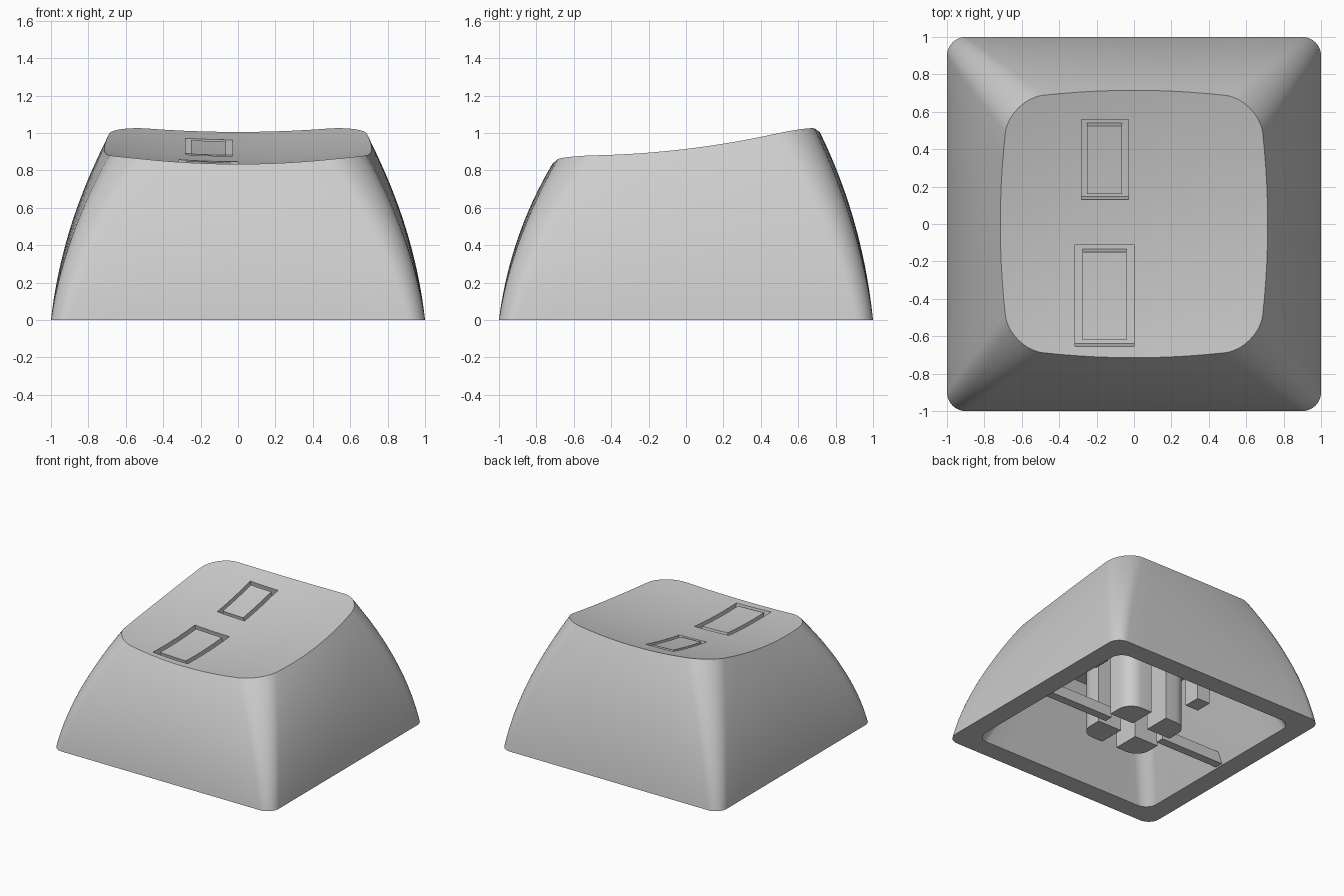
import bpy
import bmesh
import math

cube = bpy.data.objects.get("Cube")
if cube:
    bpy.data.objects.remove(cube, do_unlink=True)

grey = bpy.data.materials.new("grey plastic")
grey.use_nodes = True
grey.diffuse_color = (0.61, 0.61, 0.61, 1)
grey.node_tree.nodes["Principled BSDF"].inputs["Base Color"].default_value = (0.61, 0.61, 0.61, 1)


def dish(x, y):
    """Height of the scooped, forward-tilted top."""
    return 0.858 + 0.12 * y + 0.12 * y * y + 0.11 * x * x


def ceiling(x, y):
    """Height of the flat, slightly tilted cavity ceiling."""
    return 0.69 + 0.08 * y


def outline(h, r, bulge, arc=10, edge=10):
    """Rounded square with slightly bowed sides."""
    pts = []
    for k in range(4):
        turn = k * math.pi / 2
        corner = [(h - r + r * math.cos(a), h - r + r * math.sin(a))
                  for a in (i * math.pi / 2 / arc for i in range(arc + 1))]
        side = [(h - r - 2 * (h - r) * i / edge, h) for i in range(1, edge)]
        for x, y in corner + side:
            x, y = (x * (1 + bulge * (1 - (y / h) ** 2)),
                    y * (1 + bulge * (1 - (x / h) ** 2)))
            pts.append((x * math.cos(turn) - y * math.sin(turn),
                        x * math.sin(turn) + y * math.cos(turn)))
    return pts


def make_object(name, bm):
    bmesh.ops.recalc_face_normals(bm, faces=bm.faces)
    mesh = bpy.data.meshes.new(name)
    bm.to_mesh(mesh)
    bm.free()
    mesh.materials.append(grey)
    ob = bpy.data.objects.new(name, mesh)
    bpy.context.collection.objects.link(ob)
    return ob


def select_only(ob):
    bpy.ops.object.select_all(action='DESELECT')
    ob.select_set(True)
    bpy.context.view_layer.objects.active = ob


def smooth(ob):
    select_only(ob)
    bpy.ops.object.shade_smooth_by_angle(angle=math.radians(30))


def wall(h_low, h_high, r_low, r_high, bulge, straight, height, steps):
    """Rings of a wall rising to a height function; straight=1 gives no curve."""
    top = outline(h_high, r_high, bulge)
    rings = []
    for s in range(steps + 1):
        t = s / steps
        f = straight * t + (1 - straight) * t * t
        ring = outline(h_low + (h_high - h_low) * f, r_low + (r_high - r_low) * t, bulge * f)
        rings.append([(x, y, t * height(*p)) for (x, y), p in zip(ring, top)])
    return rings


def cap(ring, height, steps):
    """Shrinking rings that cover a height function."""
    return [[(x * k, y * k, height(x * k, y * k)) for x, y, _ in ring]
            for k in (1 - s / steps for s in range(1, steps))]


# Hollow shell: ceiling, inner wall, rim, outer wall and top in one loft
inner = wall(0.84, 0.55, 0.1, 0.12, 0, 1, ceiling, 8)
outer = wall(1.0, 0.665, 0.1, 0.18, 0.075, 0.4, dish, 24)
rings = cap(inner[-1], ceiling, 4)[::-1] + inner[::-1] + outer + cap(outer[-1], dish, 14)

bm = bmesh.new()
loops = [[bm.verts.new(p) for p in ring] for ring in rings]
n = len(loops[0])
for a, b in zip(loops, loops[1:]):
    for i in range(n):
        j = (i + 1) % n
        bm.faces.new((a[i], a[j], b[j], b[i]))
for loop, height in ((loops[0], ceiling), (loops[-1], dish)):
    centre = bm.verts.new((0, 0, height(0, 0)))
    for i in range(n):
        bm.faces.new((loop[i], loop[(i + 1) % n], centre))
shell = make_object("cap_shell", bm)


# Rectangular grooves engraved in the top
def rect_path(x0, x1, y0, y1, parts=8):
    corners = [(x0, y0), (x1, y0), (x1, y1), (x0, y1)]
    return [(a[0] + (b[0] - a[0]) * i / parts, a[1] + (b[1] - a[1]) * i / parts)
            for a, b in zip(corners, corners[1:] + corners[:1]) for i in range(parts)]


def cut_groove(outside, inside, depth=0.08, lift=0.04, lean=0.2):
    bm = bmesh.new()
    loops = []
    for rect, offset in ((outside, -depth), (outside, lift), (inside, lift), (inside, -depth)):
        loops.append([bm.verts.new((x, y - lean * offset, dish(x, y) + offset))
                      for x, y in rect_path(*rect)])
    n = len(loops[0])
    for k in range(4):
        a, b = loops[k], loops[(k + 1) % 4]
        for i in range(n):
            j = (i + 1) % n
            bm.faces.new((a[i], a[j], b[j], b[i]))
    cutter = make_object("groove_cutter", bm)
    cutter.hide_render = True
    select_only(shell)
    mod = shell.modifiers.new("groove", 'BOOLEAN')
    mod.operation = 'DIFFERENCE'
    mod.solver = 'EXACT'
    mod.object = cutter
    bpy.ops.object.modifier_apply(modifier=mod.name)
    bpy.data.objects.remove(cutter, do_unlink=True)


cut_groove((-0.28, -0.03, 0.13, 0.56), (-0.25, -0.065, 0.16, 0.525))
cut_groove((-0.315, 0.0, -0.655, -0.11), (-0.275, -0.04, -0.62, -0.15))
smooth(shell)


# Underside parts
def box(name, x0, x1, y0, y1, z0, z1, bevel=0):
    bm = bmesh.new()
    bmesh.ops.create_cube(bm, size=1)
    for v in bm.verts:
        v.co = ((x0 + x1) / 2 + v.co.x * (x1 - x0),
                (y0 + y1) / 2 + v.co.y * (y1 - y0),
                (z0 + z1) / 2 + v.co.z * (z1 - z0))
    if bevel:
        # Round the outward corner only
        upright = [e for e in bm.edges if abs(e.verts[0].co.z - e.verts[1].co.z) > 0.01]
        far = max(upright, key=lambda e: abs(e.verts[0].co.x) + abs(e.verts[0].co.y))
        bmesh.ops.bevel(bm, geom=[far], offset=bevel, segments=6, profile=0.5, affect='EDGES')
    smooth(make_object(name, bm))


for sx, side in ((1, "left"), (-1, "right")):
    # Four posts leaving a cross-shaped socket
    for sy, end in ((-1, "front"), (1, "back")):
        xs = sorted((sx * 0.07, sx * 0.29))
        ys = sorted((sy * 0.07, sy * 0.29))
        box(f"stem_post_{end}_{side}", *xs, *ys, 0.01, 0.74, 0.12)
    # Low brace from the wall to the stem
    box(f"brace_{side}", *sorted((sx * 0.25, sx * 0.86)), -0.035, 0.035, 0.01, 0.1)
    # Ceiling support
    box(f"support_{side}", *sorted((sx * 0.44, sx * 0.56)), 0.08, 0.22, 0.35, 0.74)
